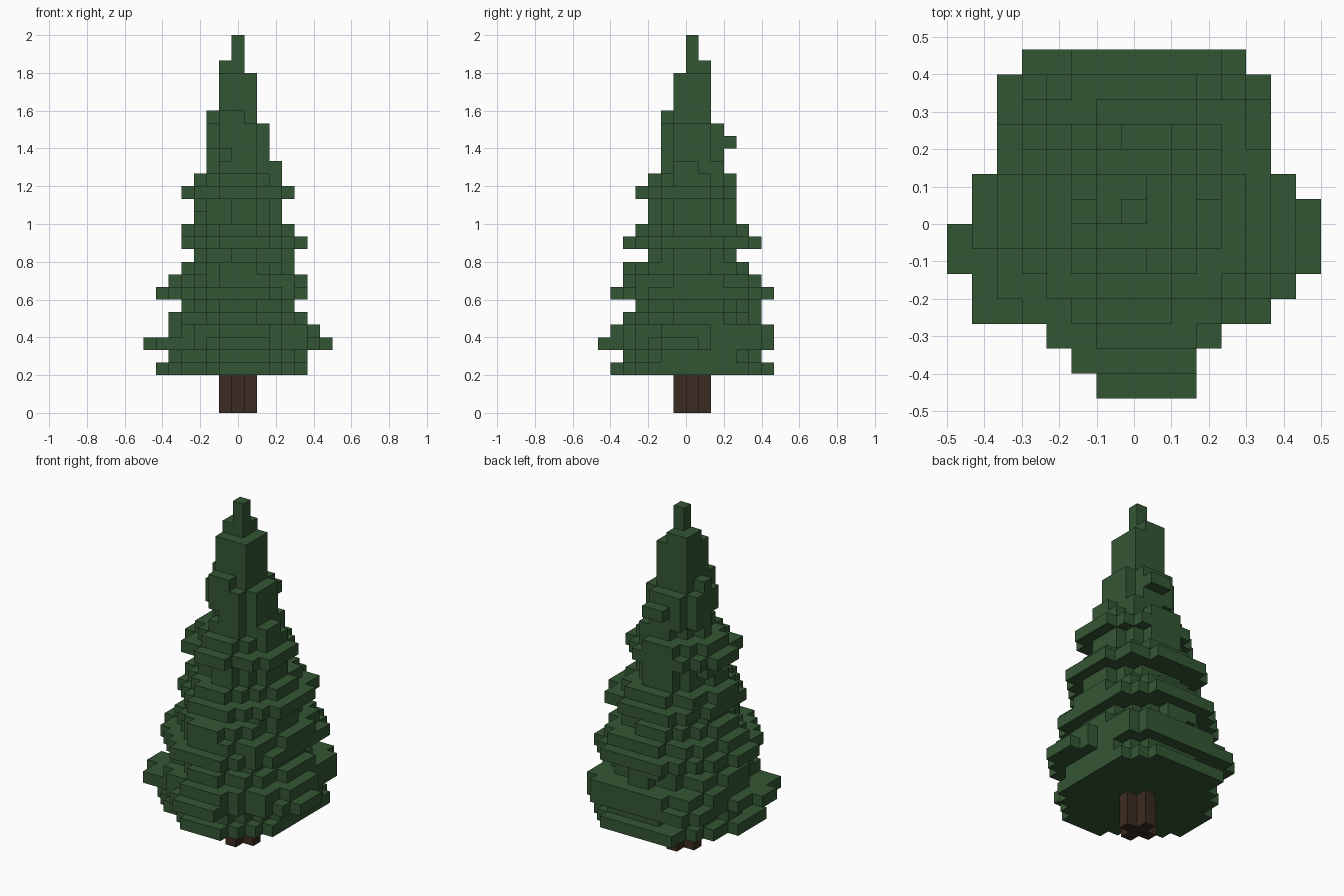
import bpy
import bmesh
import random

random.seed(4)
UNIT = 1 / 15  # edge length of one block

cube = bpy.data.objects.get("Cube")
if cube:
    bpy.data.objects.remove(cube, do_unlink=True)


def make_material(name, color):
    mat = bpy.data.materials.new(name)
    mat.use_nodes = True
    mat.diffuse_color = color
    bsdf = next(n for n in mat.node_tree.nodes if n.type == 'BSDF_PRINCIPLED')
    bsdf.inputs["Base Color"].default_value = color
    bsdf.inputs["Roughness"].default_value = 0.9
    return mat


def block_object(name, cells, mat):
    """Turn a set of grid cells into a mesh holding only the exposed faces."""
    bm = bmesh.new()
    verts = {}

    def corner(point):
        if point not in verts:
            x, y, z = point
            verts[point] = bm.verts.new(((x - 0.5) * UNIT, y * UNIT, z * UNIT))
        return verts[point]

    for cell in sorted(cells):
        for axis in range(3):
            u, v = (axis + 1) % 3, (axis + 2) % 3
            for side in (0, 1):
                neighbour = list(cell)
                neighbour[axis] += 2 * side - 1
                if tuple(neighbour) in cells:
                    continue
                loop = []
                for du, dv in ((0, 0), (1, 0), (1, 1), (0, 1)):
                    point = list(cell)
                    point[axis] += side
                    point[u] += du
                    point[v] += dv
                    loop.append(corner(tuple(point)))
                bm.faces.new(loop if side else loop[::-1])
    mesh = bpy.data.meshes.new(name)
    bm.to_mesh(mesh)
    bm.free()
    mesh.materials.append(mat)
    obj = bpy.data.objects.new(name, mesh)
    bpy.context.collection.objects.link(obj)
    return obj


# Reach of each foliage layer in blocks, from the lowest layer to the tip
reach_right = [6, 5, 7, 5, 5, 4, 6, 5, 4, 3, 4, 4, 3, 3,
               4, 3, 2, 2, 2, 2, 2, 1, 1, 1, 1, 0, 0]
reach_left = [5, 5, 7, 6, 5, 4, 5, 5, 4, 4, 5, 4, 3, 3,
              4, 3, 3, 2, 2, 2, 1, 1, 1, 1, 0, 0, 0]
reach_front = [6, 5, 7, 6, 5, 4, 6, 5, 5, 3, 5, 4, 3, 3,
               4, 3, 2, 2, 2, 2, 2, 1, 1, 1, 0, 0, 0]
reach_back = [6, 5, 6, 6, 5, 5, 6, 5, 4, 3, 5, 4, 3, 3,
              3, 3, 2, 2, 3, 2, 1, 1, 1, 1, 1, 0, 0]

# Widest outline of the whole crown, row by row from front to back
outline_right = [1, 2, 3, 6, 7, 7, 7, 6, 6, 5, 5, 5, 5, 4]
outline_left = [2, 2, 3, 5, 6, 7, 7, 7, 6, 5, 5, 5, 5, 4]

FIRST_LAYER = 3
# Spreading branches at the foot of each tier, as layer: column in fullness
SKIRTS = {0: 1, 2: 2, 6: 1, 10: 3, 14: 3}

# Corner fullness per quarter (left?, back?):
# inner layers, lower skirts, widest skirt, upper skirts
fullness = {(True, True): (1.8, 3.5, 5.0, 2.2),
            (True, False): (1.6, 3.0, 3.0, 1.9),
            (False, True): (1.5, 1.9, 3.5, 1.9),
            (False, False): (1.4, 1.6, 2.4, 1.9)}


def corner_power(layer, quarter):
    powers = fullness[quarter]
    inner = powers[0]
    if layer in SKIRTS:
        return powers[SKIRTS[layer]]
    if layer - 1 in SKIRTS:
        return inner + 0.4 * (powers[SKIRTS[layer - 1]] - inner)
    return inner


def crown_cells():
    cells = set()
    sides = zip(reach_right, reach_left, reach_front, reach_back)
    for layer, (right, left, front, back) in enumerate(sides):
        for y in range(-front, back + 1):
            row = y + 7
            for x in range(-right, left + 1):
                if not -outline_right[row] <= x <= outline_left[row]:
                    continue
                power = corner_power(layer, (x > 0, y > 0))
                rx = (left if x > 0 else right) + 0.5
                ry = (back if y > 0 else front) + 0.5
                shape = abs(x / rx) ** power + abs(y / ry) ** power
                # Ragged edge, but the core and the main branches always stay
                core = x == 0 or y == 0 or max(abs(x), abs(y)) == 1
                if core or shape < 1 + random.uniform(-0.08, 0.1):
                    cells.add((x, y, layer + FIRST_LAYER))
    return cells


green = make_material("pine green", (0.034, 0.093, 0.034, 1))
brown = make_material("bark brown", (0.044, 0.024, 0.015, 1))

# Foliage
block_object("foliage", crown_cells(), green)

# Trunk with a plus-shaped section
plus = ((0, 0), (1, 0), (-1, 0), (0, 1), (0, -1))
block_object("trunk", {(x, y, z) for x, y in plus for z in range(FIRST_LAYER)}, brown)
